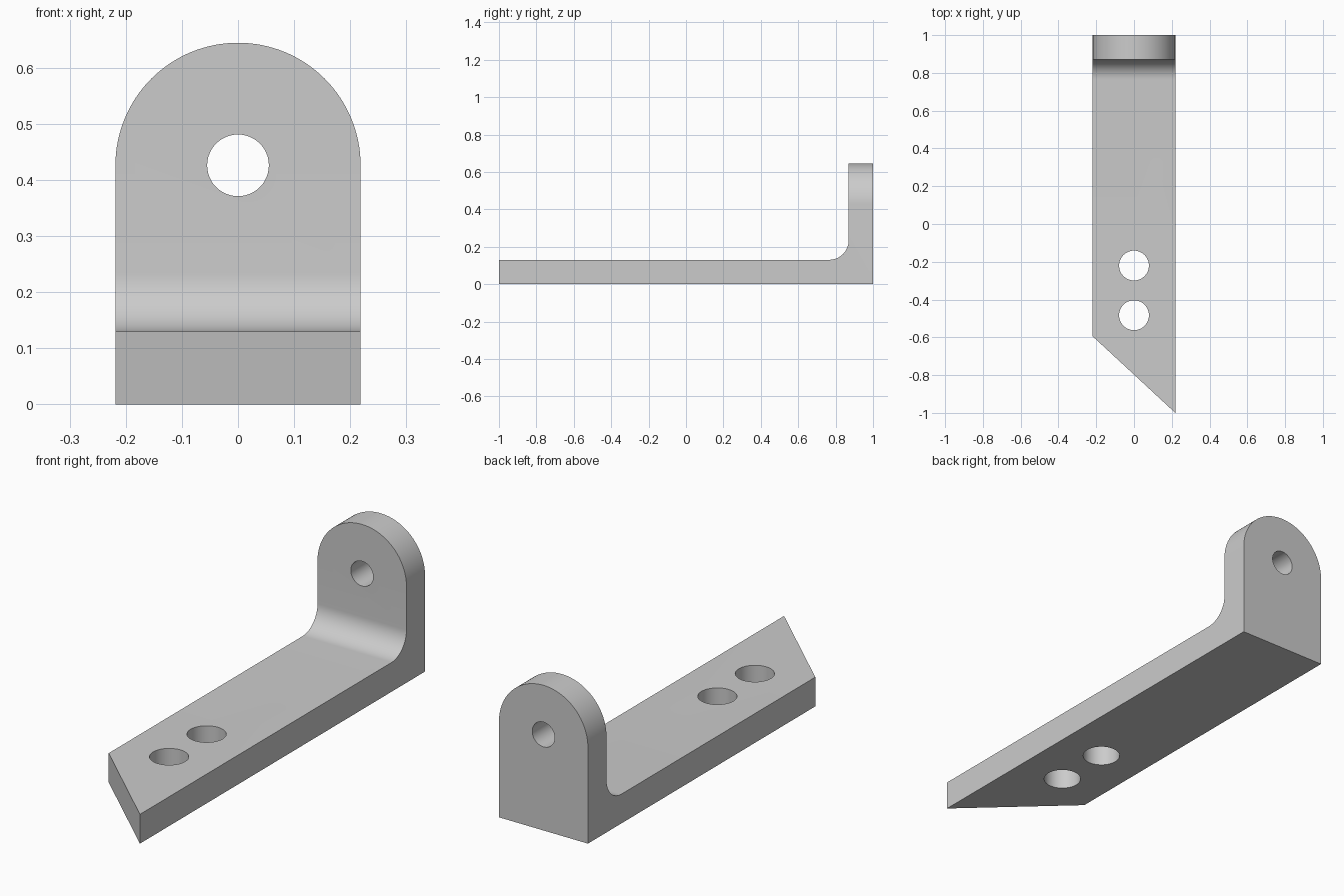
import bpy, bmesh, math
from mathutils import Vector

if "Cube" in bpy.data.objects:
    bpy.data.objects.remove(bpy.data.objects["Cube"], do_unlink=True)

HALF_W = 0.2185    # half the width of the bracket
THICK = 0.13       # plate thickness
FILLET = 0.105     # radius of the inside bend
EYE_Z = 0.426      # centre of the rounded top and its hole

grey = bpy.data.materials.new("plain grey")
grey.use_nodes = True
grey.diffuse_color = (0.6, 0.6, 0.6, 1)
grey.node_tree.nodes["Principled BSDF"].inputs["Base Color"].default_value = grey.diffuse_color


def arc(cx, cy, r, start, end, steps):
    angles = [math.radians(start + (end - start) * i / steps) for i in range(steps + 1)]
    return [(cx + r * math.cos(a), cy + r * math.sin(a)) for a in angles]


def prism(name, outline, place, low, high):
    """Extrude a 2D outline from low to high; place maps (u, v, depth) to 3D."""
    bm = bmesh.new()
    face = bm.faces.new([bm.verts.new(place(u, v, low)) for u, v in outline])
    grown = bmesh.ops.extrude_face_region(bm, geom=[face])["geom"]
    moved = [e for e in grown if isinstance(e, bmesh.types.BMVert)]
    bmesh.ops.translate(bm, verts=moved, vec=place(0, 0, high) - place(0, 0, low))
    bmesh.ops.recalc_face_normals(bm, faces=bm.faces)
    mesh = bpy.data.meshes.new(name)
    bm.to_mesh(mesh)
    bm.free()
    mesh.materials.append(grey)
    obj = bpy.data.objects.new(name, mesh)
    bpy.context.collection.objects.link(obj)
    return obj


def from_side(u, v, d):
    return Vector((d, u, v))


def from_front(u, v, d):
    return Vector((u, d, v))


def from_top(u, v, d):
    return Vector((u, v, d))


def combine(target, cutter, operation):
    cutter.hide_render = True
    mod = target.modifiers.new(cutter.name, "BOOLEAN")
    mod.operation, mod.solver, mod.object = operation, "EXACT", cutter
    bpy.ops.object.select_all(action="DESELECT")
    target.select_set(True)
    bpy.context.view_layer.objects.active = target
    bpy.ops.object.modifier_apply(modifier=mod.name)
    bpy.data.objects.remove(cutter, do_unlink=True)


# L-shaped body with a rounded inside bend
inner = 1 - THICK
side = [(-1.2, 0), (1, 0), (1, 0.8), (inner, 0.8)]
side += arc(inner - FILLET, THICK + FILLET, FILLET, 0, -90, 16)
side += [(-1.2, THICK)]
bracket = prism("angle_bracket", side, from_side, -0.3, 0.3)

# Round-topped front outline
front = [(-HALF_W, -0.1), (HALF_W, -0.1)] + arc(0, EYE_Z, HALF_W, 0, 180, 64)
combine(bracket, prism("front_outline", front, from_front, -1.3, 1.3), "INTERSECT")

# Slanted free end
slope = (-1 + 0.595) / (2 * HALF_W)
end = [(x, -1 + slope * (x - HALF_W)) for x in (-0.4, 0.4)]
plan = end + [(0.4, -1.6), (-0.4, -1.6)]
combine(bracket, prism("end_cutter", plan, from_top, -0.2, 0.4), "DIFFERENCE")

# Hole in the upright and two holes in the base
eye = arc(0, EYE_Z, 0.055, 0, 360, 48)[:-1]
combine(bracket, prism("eye_cutter", eye, from_front, 0.6, 1.2), "DIFFERENCE")
for y in (-0.22, -0.483):
    hole = arc(0, y, 0.079, 0, 360, 48)[:-1]
    combine(bracket, prism("base_hole_cutter", hole, from_top, -0.2, 0.4), "DIFFERENCE")

bpy.ops.object.shade_smooth_by_angle(angle=math.radians(30))
